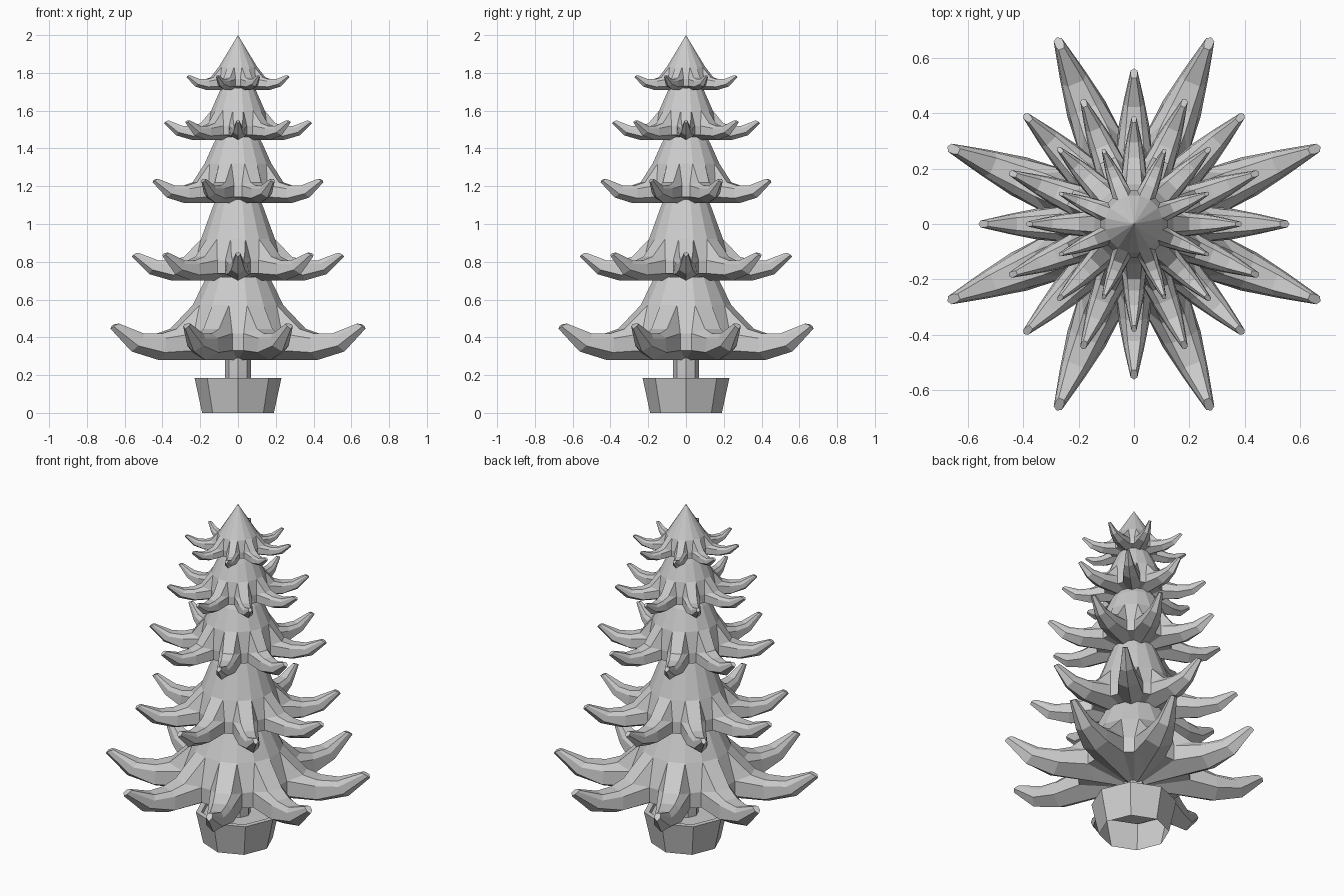
import bpy, bmesh, math

cube = bpy.data.objects.get("Cube")
if cube:
    bpy.data.objects.remove(cube)

grey = bpy.data.materials.new("plain_grey")
grey.use_nodes = True
COLOUR = (0.6, 0.6, 0.6, 1)
grey.diffuse_color = COLOUR
grey.node_tree.nodes["Principled BSDF"].inputs["Base Color"].default_value = COLOUR

SIDES = 8
STEP = math.tau / SIDES


def finish(bm, name):
    bmesh.ops.remove_doubles(bm, verts=bm.verts, dist=0.0005)
    bmesh.ops.recalc_face_normals(bm, faces=bm.faces)
    mesh = bpy.data.meshes.new(name)
    bm.to_mesh(mesh)
    bm.free()
    mesh.materials.append(grey)
    bpy.context.collection.objects.link(bpy.data.objects.new(name, mesh))


def lathe(name, profile):
    """Eight-sided turned part from (radius, height) pairs."""
    bm = bmesh.new()
    rings = [[bm.verts.new((r * math.cos(i * STEP), r * math.sin(i * STEP), z))
              for i in range(SIDES)] for r, z in profile]
    for low, high in zip(rings, rings[1:]):
        for i in range(SIDES):
            j = (i + 1) % SIDES
            bm.faces.new((low[i], low[j], high[j], high[i]))
    bm.faces.new(rings[-1])
    finish(bm, name)


def branch_sections(size):
    """Half sections of a branch, ridge to keel, as (along, across, up)."""
    valley, gap = 0.30, 0.03
    va = valley * math.cos(STEP / 2) + gap * math.sin(STEP / 2)
    vs = valley * math.sin(STEP / 2) - gap * math.cos(STEP / 2)
    sections = [
        [(0.37, 0.045, 0.165), (va, vs, 0.14), (va, vs, 0.05), (0.22, 0, 0)],
        [(0.45, 0.038, 0.14), (0.44, 0.066, 0.115), (0.45, 0.074, 0.04), (0.455, 0, 0)],
        [(0.55, 0.03, 0.14), (0.565, 0.046, 0.115), (0.59, 0.046, 0.075), (0.61, 0, 0.045)],
        [(0.685, 0.011, 0.192), (0.70, 0.016, 0.19), (0.72, 0.016, 0.178), (0.73, 0, 0.165)],
    ]
    return [[tuple(c * size for c in p) for p in s] for s in sections]


def tier(name, base, size, turn, cone):
    """Star of upturned branches below a sixteen-sided cone."""
    bm = bmesh.new()

    def put(a, along, across, up):
        c, s = math.cos(a), math.sin(a)
        return bm.verts.new((along * c - across * s, along * s + across * c, base + up))

    centre = bm.verts.new((0, 0, base))
    half = branch_sections(size)
    stars, cones = [], []
    for i in range(SIDES):
        a = i * STEP + turn
        # Each section runs from left keel over the ridge and back to the keel
        stars.append([[put(a, *p) for p in reversed(s)] +
                      [put(a, x, -y, z) for x, y, z in s[:-1]] for s in half])
        # Cone rings share two corners with each branch
        cones.append([[put(a + side * STEP / 4, r, 0, z - base) for r, z in cone]
                      for side in (1, -1)])
    for i in range(SIDES):
        star, nxt = stars[i], stars[(i + 1) % SIDES]
        for inner, outer in zip(star, star[1:]):
            for k in range(7):
                m = (k + 1) % 7
                bm.faces.new((inner[k], inner[m], outer[m], outer[k]))
        bm.faces.new(star[-1])
        root, nroot = star[0], nxt[0]
        left, right = cones[i]
        nright = cones[(i + 1) % SIDES][1]
        # Cone walls over the branch and over the valley
        for k in range(len(cone) - 1):
            bm.faces.new((right[k], left[k], left[k + 1], right[k + 1]))
            bm.faces.new((left[k], nright[k], nright[k + 1], left[k + 1]))
        # Skirt joining cone, branch ridge and valley
        bm.faces.new((right[-1], left[-1], root[3], root[4]))
        bm.faces.new((left[-1], root[2], root[3]))
        bm.faces.new((right[-1], root[4], root[5]))
        bm.faces.new((left[-1], nright[-1], nroot[5], root[2]))
        bm.faces.new((root[2], nroot[5], nroot[6], root[1]))
        # Underside fan
        bm.faces.new((centre, root[0], root[1]))
        bm.faces.new((centre, root[6], root[0]))
        bm.faces.new((centre, root[1], nroot[6]))
    finish(bm, name)


# Pot with a sunken top and open foot, and trunk
lathe("pot", [(0.19, 0), (0.23, 0.185), (0.20, 0.185), (0.195, 0.165)])
lathe("trunk", [(0.068, 0.16), (0.068, 0.29)])

# Foliage tiers: base height, size, turn, cone profile (radius, height)
H = STEP / 2
tier("bottom_tier", 0.28, 1.0, H, [(0.17, 0.72), (0.19, 0.68), (0.245, 0.57)])
tier("lower_tier", 0.70, 0.77, 0, [(0.12, 1.13), (0.14, 1.08), (0.20, 0.92)])
tier("middle_tier", 1.11, 0.67, H, [(0.11, 1.46), (0.13, 1.43), (0.18, 1.32)])
tier("upper_tier", 1.445, 0.535, 0, [(0.09, 1.72), (0.105, 1.69), (0.145, 1.60)])
tier("top_tier", 1.71, 0.403, H, [(0, 2.0), (0.055, 1.91), (0.105, 1.83)])
